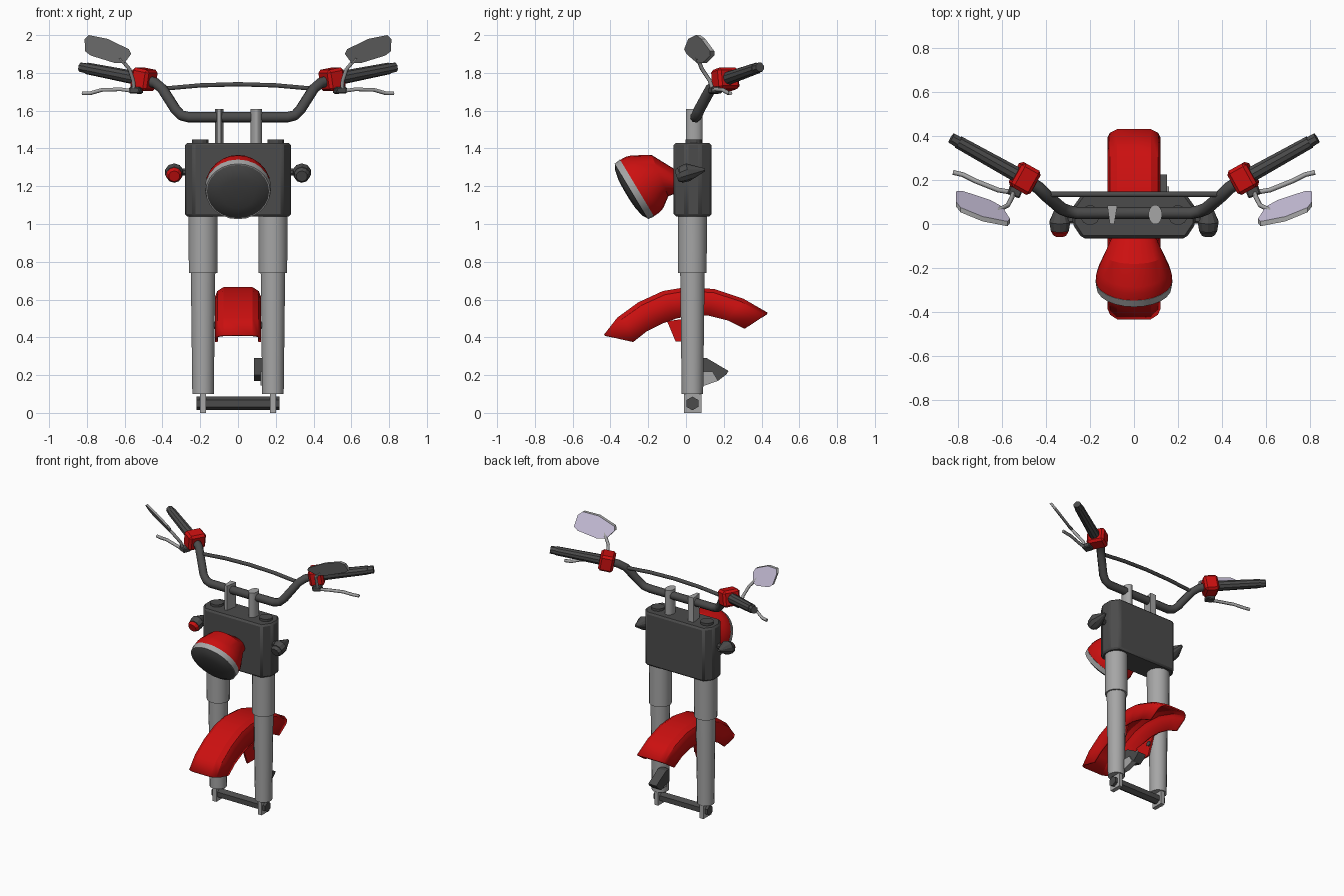
import bpy, bmesh, math
from mathutils import Vector, Matrix

if "Cube" in bpy.data.objects:
    bpy.data.objects.remove(bpy.data.objects["Cube"])


def mat(name, r, g, b):
    m = bpy.data.materials.new(name)
    m.diffuse_color = (r, g, b, 1)
    m.use_nodes = True
    m.node_tree.nodes["Principled BSDF"].inputs["Base Color"].default_value = m.diffuse_color
    return m


RED = mat("red_paint", 0.6, 0.005, 0.005)
DARK = mat("dark_grey", 0.07, 0.07, 0.07)
LIGHT = mat("light_grey", 0.38, 0.38, 0.38)
GLASS = mat("mirror_glass", 0.55, 0.5, 0.66)


def finish(name, bm, *mats):
    bmesh.ops.recalc_face_normals(bm, faces=bm.faces)
    me = bpy.data.meshes.new(name)
    bm.to_mesh(me)
    bm.free()
    for m in mats:
        me.materials.append(m)
    ob = bpy.data.objects.new(name, me)
    bpy.context.collection.objects.link(ob)
    return ob


def loft(name, rings, m, closed=True, caps=True):
    """Skin a list of equally long point rings."""
    bm = bmesh.new()
    vs = [[bm.verts.new(p) for p in r] for r in rings]
    n = len(rings[0])
    for a, b in zip(vs, vs[1:]):
        for i in range(n if closed else n - 1):
            j = (i + 1) % n
            bm.faces.new((a[i], a[j], b[j], b[i]))
    if caps:
        bm.faces.new(vs[0])
        bm.faces.new(vs[-1])
    return finish(name, bm, m)


def spin(name, stations, m, sides=12):
    """Round part from (centre, rx, ry) stations, rings facing along the path."""
    cs = [Vector(s[0]) for s in stations]
    q = (cs[-1] - cs[0]).to_track_quat('Z', 'Y')
    ang = [2 * math.pi * (i + 0.5) / sides for i in range(sides)]
    rings = [[c + q @ Vector((s[1] * math.cos(a), s[2] * math.sin(a), 0)) for a in ang]
             for c, s in zip(cs, stations)]
    return loft(name, rings, m)


def rod(name, a, b, r0, r1, m, sides=12):
    return spin(name, [(a, r0, r0), (b, r1, r1)], m, sides)


def slab(name, pts, x0, x1, m):
    """Side-view (y, z) outline extruded along x."""
    return loft(name, [[(x, y, z) for y, z in pts] for x in (x0, x1)], m)


def pipe(name, pts, r, m, res=1):
    cu = bpy.data.curves.new(name, 'CURVE')
    cu.dimensions = '3D'
    cu.bevel_depth, cu.bevel_resolution, cu.use_fill_caps = r, res, True
    sp = cu.splines.new('POLY')
    sp.points.add(len(pts) - 1)
    for p, co in zip(sp.points, pts):
        p.co = (*co, 1)
    cu.materials.append(m)
    ob = bpy.data.objects.new(name, cu)
    bpy.context.collection.objects.link(ob)
    return ob


def block(name, c, size, direction, m, bevel=0.015):
    bm = bmesh.new()
    bmesh.ops.create_cube(bm, size=1, matrix=Matrix.Diagonal((*size, 1)))
    bmesh.ops.bevel(bm, geom=bm.edges[:], offset=bevel, segments=1, affect='EDGES')
    rot = Vector(direction).to_track_quat('X', 'Z').to_matrix().to_4x4()
    bm.transform(Matrix.Translation(c) @ rot)
    return finish(name, bm, m)


# Central body with chamfered corners
half = [(0.237, -0.065), (0.28, 0.0), (0.28, 0.075), (0.237, 0.135)]
plan = half + [(-x, y) for x, y in reversed(half)]
body = loft("body", [[(x, y, z) for x, y in plan] for z in (1.04, 1.43)], DARK)
bev = body.modifiers.new("bevel", 'BEVEL')
bev.width, bev.segments = 0.012, 1

# Handlebar risers: wedge on the left, oval on the right
wedge = [(-0.11, 0.0), (-0.09, 0.0), (-0.076, 0.085), (-0.122, 0.085)]
loft("left_riser", [[(x, y, z) for x, y in wedge] for z in (1.42, 1.61)], LIGHT)
spin("right_riser", [((0.097, 0.043, 1.42), 0.031, 0.045), ((0.097, 0.043, 1.61), 0.031, 0.045)], LIGHT, 16)

# Handlebar and crossbar
bar = [(0.26, 0.05, 1.565), (0.30, 0.058, 1.575), (0.33, 0.07, 1.605), (0.40, 0.13, 1.715),
       (0.435, 0.165, 1.745), (0.50, 0.205, 1.766), (0.57, 0.245, 1.778)]
pipe("handlebar", [(-x, y, z) for x, y, z in reversed(bar)] + bar, 0.029, DARK, 2)
pipe("crossbar", [(x, 0.135, 1.74 - 0.15 * x * x) for x in (-0.4, -0.2, 0, 0.2, 0.4)], 0.013, DARK)

# Front fender: U-shaped section swept along an arch, (outer y, z, inner y, z)
arch = [(-0.43, 0.41, -0.28, 0.375), (-0.36, 0.50, -0.21, 0.43), (-0.25, 0.58, -0.12, 0.475),
        (-0.12, 0.64, -0.05, 0.50), (0.0, 0.66, 0.02, 0.515), (0.15, 0.65, 0.12, 0.515),
        (0.30, 0.60, 0.22, 0.49), (0.43, 0.525, 0.31, 0.445)]
section = [(0.115, 0), (0.115, 0.7), (0.105, 0.87), (0.075, 1)]
section += [(-x, f) for x, f in reversed(section)]
fender = loft("front_fender", [[(x, iy + (oy - iy) * f, iz + (oz - iz) * f) for x, f in section]
                               for oy, oz, iy, iz in arch], RED, closed=False, caps=False)
sol = fender.modifiers.new("thickness", 'SOLIDIFY')
sol.thickness, sol.offset = 0.012, 0

# Headlight: shell bending from the body into a tilted lamp
def lamp_ring(y, z, rx, rz, tilt, n=24):
    t = math.radians(tilt)
    return [(rx * math.cos(a), y - rz * math.sin(a) * math.sin(t), z + rz * math.sin(a) * math.cos(t))
            for a in (2 * math.pi * i / n for i in range(n))]


def along(d, r):
    return lamp_ring(-0.29 + 0.857 * d, 1.172 + 0.515 * d, r, r, 31)


loft("headlight_shell", [lamp_ring(-0.06, 1.225, 0.10, 0.065, 0), lamp_ring(-0.138, 1.256, 0.135, 0.118, 22),
                         along(0.10, 0.163), along(0.07, 0.172), along(0.035, 0.174)], RED)
loft("headlight_rim", [along(0.036, 0.176), along(0.0, 0.171)], LIGHT)
loft("headlight_lens", [along(0.001, 0.166), along(-0.015, 0.14), along(-0.026, 0.09), along(-0.03, 0.03)], DARK)

# Wheel axle between the fork ends
rod("axle", (-0.22, 0.034, 0.05), (0.22, 0.034, 0.05), 0.036, 0.036, DARK, 6)

# Brake caliper behind the right leg
slab("brake_caliper", [(0.07, 0.29), (0.11, 0.29), (0.225, 0.222), (0.215, 0.205), (0.17, 0.17), (0.07, 0.20)],
     0.085, 0.15, DARK)
slab("caliper_bracket", [(0.05, 0.22), (0.14, 0.22), (0.17, 0.17), (0.10, 0.145), (0.05, 0.145)],
     0.12, 0.16, LIGHT)

# Everything that repeats on both sides
for s, side in ((-1, "left_"), (1, "right_")):
    def P(x, y, z):
        return (s * x, y, z)

    # Fork leg
    rod(side + "fork_upper", P(0.185, 0.034, 0.74), P(0.185, 0.034, 1.05), 0.077, 0.078, LIGHT, 16)
    rod(side + "fork_lower", P(0.185, 0.034, 0.10), P(0.185, 0.034, 0.75), 0.058, 0.066, LIGHT, 16)
    slab(side + "fork_end", [(-0.01, 0), (0.083, 0), (0.083, 0.11), (-0.01, 0.11)], s * 0.17, s * 0.2, LIGHT)
    rod(side + "fork_cap", P(0.2, 0.04, 1.42), P(0.2, 0.04, 1.447), 0.045, 0.045, DARK)
    # Fender tab and bolt
    slab(side + "fender_tab", [(-0.1, 0.485), (-0.055, 0.378), (0.02, 0.378), (0.07, 0.51)],
         s * 0.107, s * 0.119, RED)
    rod(side + "fender_bolt", P(0.1, 0.03, 0.465), P(0.175, 0.03, 0.465), 0.02, 0.02, DARK, 6)
    # Turn signal, only the left one has a red lens
    rod(side + "signal_stalk", P(0.27, 0.02, 1.275), P(0.32, 0.02, 1.275), 0.02, 0.02, DARK, 8)
    spin(side + "signal_housing", [(P(0.338, -0.03, 1.26), 0.043, 0.043), (P(0.338, 0.01, 1.274), 0.05, 0.048),
                                   (P(0.338, 0.1, 1.287), 0.01, 0.008)], DARK, 10)
    spin(side + "signal_lens", [(P(0.338, -0.03, 1.26), 0.042, 0.042), (P(0.338, -0.05, 1.253), 0.03, 0.03)],
         RED if s < 0 else DARK, 10)
    # Grip, switch housing, lever
    spin(side + "grip", [(P(0.54, 0.228, 1.773), 0.036, 0.036), (P(0.80, 0.373, 1.824), 0.031, 0.031)], DARK, 10)
    rod(side + "grip_end", P(0.79, 0.367, 1.822), P(0.833, 0.392, 1.83), 0.028, 0.026, DARK, 8)
    block(side + "switch_housing", P(0.498, 0.208, 1.766), (0.1, 0.125, 0.115), (s * 0.325, 0.18, 0.065), RED)
    block(side + "lever_perch", P(0.54, 0.155, 1.708), (0.06, 0.06, 0.035), (s * 0.325, 0.12, 0.02), DARK, 0.006)
    pipe(side + "lever", [P(0.53, 0.14, 1.70), P(0.62, 0.155, 1.713), P(0.72, 0.195, 1.71),
                          P(0.78, 0.225, 1.693), P(0.825, 0.235, 1.692)], 0.011, LIGHT)
    # Mirror: tilted plate with glass on the rear face
    pipe(side + "mirror_stem", [P(0.55, 0.145, 1.70), P(0.555, 0.125, 1.76), P(0.575, 0.085, 1.82),
                                P(0.625, 0.06, 1.88)], 0.011, LIGHT)
    outline = [(0.566, 1.90), (0.577, 1.925), (0.69, 1.98), (0.79, 2.0), (0.812, 1.98), (0.81, 1.915),
               (0.78, 1.892), (0.655, 1.853), (0.60, 1.853)]
    front, back = ([P(x, 0.56 * (x - 0.577) - 0.75 * (z - 1.925) + o, z) for x, z in outline]
                   for o in (-0.01, 0.012))
    mirror = loft(side + "mirror", [front, back], LIGHT)
    mirror.data.materials.append(GLASS)
    max(mirror.data.polygons, key=lambda f: f.normal.y).material_index = 1

# Smooth the round surfaces, keep hard edges
for ob in bpy.data.objects:
    ob.select_set(ob.type == 'MESH')
bpy.context.view_layer.objects.active = body
bpy.ops.object.shade_smooth_by_angle(angle=math.radians(25))
